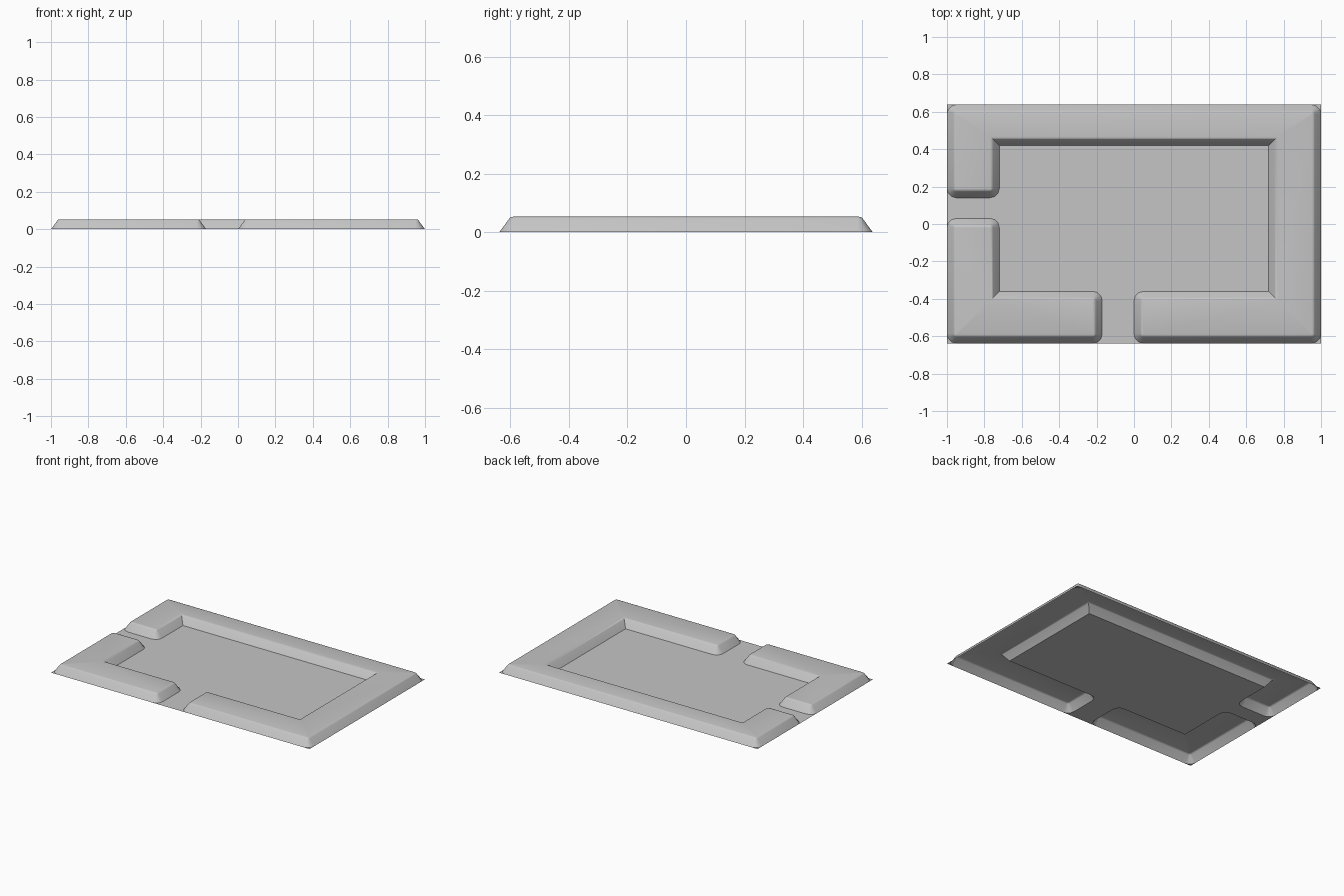
import bpy, bmesh, math
from mathutils import Vector

cube = bpy.data.objects.get("Cube")
if cube:
    bpy.data.objects.remove(cube, do_unlink=True)

X, Y = 1.0, 0.638                       # outer half sizes
IX, IY0, IY1 = 0.72, -0.36, 0.42        # inner room
GX0, GX1 = -0.17, 0.0                   # front doorway
GY0, GY1 = 0.03, 0.14                   # side doorway
R = 0.05                                # convex corner radius
PROFILE = [(0, 0), (0.034, 0.046), (0.039, 0.051), (0.048, 0.053)]  # inset, height

grey = bpy.data.materials.new("plain grey")
grey.use_nodes = True
colour = (0.56, 0.56, 0.56, 1)
grey.diffuse_color = colour
grey.node_tree.nodes["Principled BSDF"].inputs["Base Color"].default_value = colour


def corners(outline):
    """Each corner with its inward edge normals and whether it is convex."""
    for i, p in enumerate(outline):
        a = (Vector(p) - Vector(outline[i - 1])).normalized()
        b = (Vector(outline[(i + 1) % len(outline)]) - Vector(p)).normalized()
        yield (Vector(p), Vector((-a.y, a.x)), Vector((-b.y, b.x)),
               a.x * b.y - a.y * b.x > 0)


def corner_points(p, n1, n2, convex, inset):
    """Rounded points for a convex corner, one mitred point for a concave one."""
    if not convex:
        return [p + (n1 + n2) * inset]
    centre = p + (n1 + n2) * R
    angles = [math.radians(t) for t in (0, 30, 60, 90)]
    return [centre - (n1 * math.cos(t) + n2 * math.sin(t)) * (R - inset) for t in angles]


def finish(name, bm):
    bm.normal_update()
    bmesh.ops.triangulate(bm, faces=[f for f in bm.faces if len(f.verts) > 4])
    mesh = bpy.data.meshes.new(name)
    bm.to_mesh(mesh)
    bm.free()
    mesh.materials.append(grey)
    obj = bpy.data.objects.new(name, mesh)
    bpy.context.collection.objects.link(obj)
    bpy.ops.object.select_all(action="DESELECT")
    obj.select_set(True)
    bpy.context.view_layer.objects.active = obj
    bpy.ops.object.shade_smooth_by_angle(angle=math.radians(35))


def wall(name, outline):
    """Hollow raised wall: sloped sides lofted up to a flat top."""
    bm = bmesh.new()
    rings = []
    for inset, z in PROFILE:
        rings.append([bm.verts.new((q.x, q.y, z)) for c in corners(outline)
                      for q in corner_points(*c, inset)])
    for low, high in zip(rings, rings[1:]):
        for i in range(len(low)):
            bm.faces.new((low[i - 1], low[i], high[i], high[i - 1]))
    bm.faces.new(rings[-1])
    finish(name, bm)


# Wall outlines, counter-clockwise
main_wall = [(GX1, -Y), (X, -Y), (X, Y), (-X, Y), (-X, GY1), (-IX, GY1),
             (-IX, IY1), (IX, IY1), (IX, IY0), (GX1, IY0)]
corner_wall = [(-X, -Y), (GX0, -Y), (GX0, IY0), (-IX, IY0), (-IX, GY0), (-X, GY0)]
wall("main_wall", main_wall)
wall("corner_wall", corner_wall)

# Floor: room, doorways and the slivers beside rounded wall corners
bm = bmesh.new()


def patch(points):
    bm.faces.new([bm.verts.new((p[0], p[1], 0)) for p in points])


patch([(GX0, -Y), (GX1, -Y), (GX1, IY0), (IX, IY0), (IX, IY1), (-IX, IY1),
       (-IX, GY1), (-X, GY1), (-X, GY0), (-IX, GY0), (-IX, IY0), (GX0, IY0)])
for outline in (main_wall, corner_wall):
    for c in corners(outline):
        if c[3]:
            patch([c[0]] + corner_points(*c, 0)[::-1])
bmesh.ops.remove_doubles(bm, verts=bm.verts, dist=0.0001)
bm.normal_update()
for f in bm.faces:
    if f.normal.z < 0:
        f.normal_flip()
finish("floor", bm)
